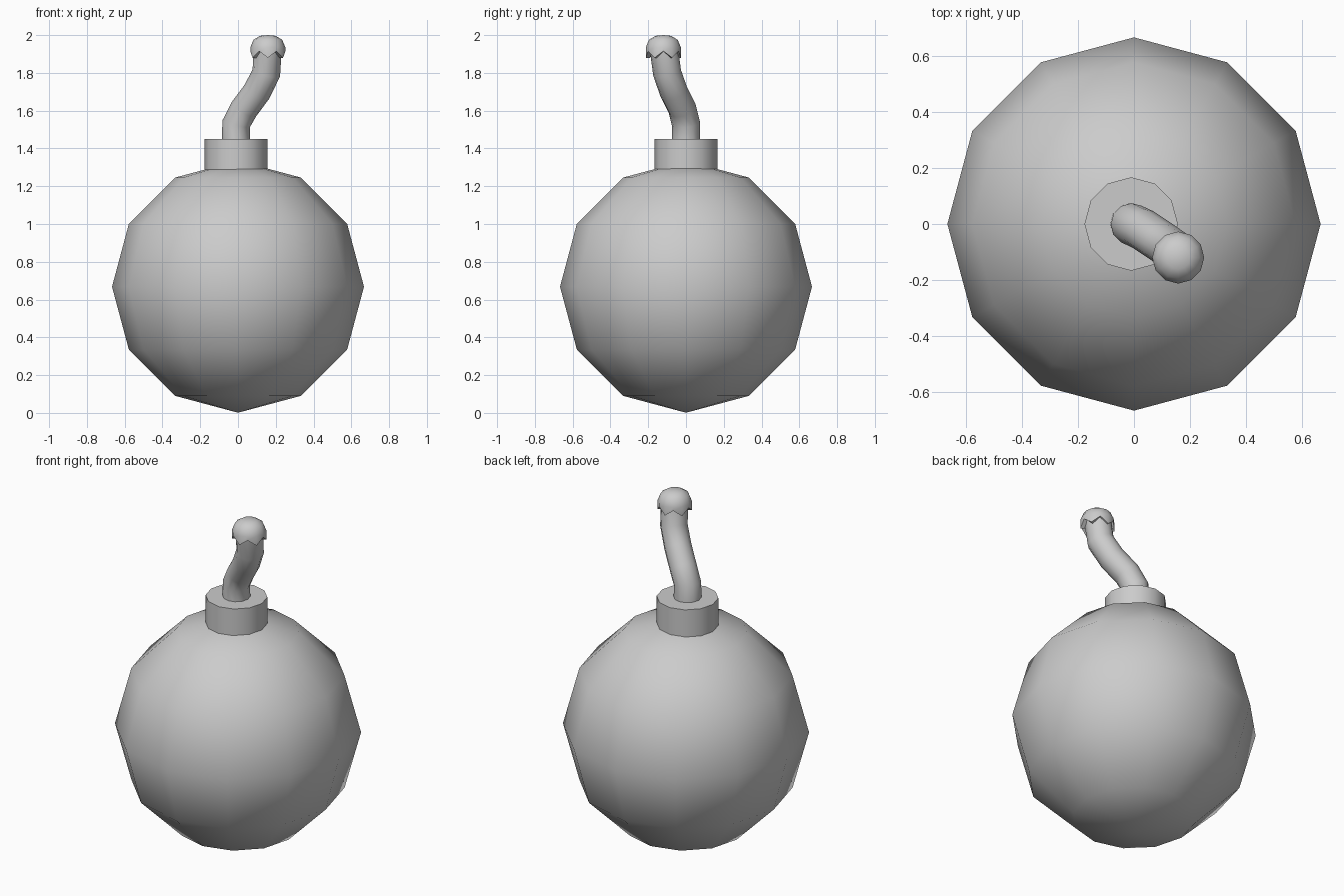
import bpy, bmesh
from math import sin, cos, pi, radians

if "Cube" in bpy.data.objects:
    bpy.data.objects.remove(bpy.data.objects["Cube"])


def finish(name, angle=45):
    ob = bpy.context.object
    ob.name = name
    bpy.ops.object.shade_smooth_by_angle(angle=radians(angle))
    return ob


# Round body
bpy.ops.mesh.primitive_uv_sphere_add(segments=12, ring_count=6, radius=0.667,
                                     location=(0, 0, 0.668))
finish("body", 60)

# Collar sunk into the top of the body
bpy.ops.mesh.primitive_cylinder_add(vertices=12, radius=0.167, depth=0.2,
                                    location=(-0.01, 0, 1.35))
finish("collar")

# Bent fuse, a round tube along a short path
path = [(-0.01, 0, 1.42), (-0.01, 0, 1.53), (0.033, -0.02, 1.61),
        (0.1, -0.065, 1.70), (0.15, -0.1, 1.80), (0.158, -0.12, 1.95)]
curve = bpy.data.curves.new("fuse", 'CURVE')
curve.dimensions = '3D'
curve.bevel_depth = 0.075
curve.bevel_resolution = 4
curve.use_fill_caps = True
spline = curve.splines.new('POLY')
spline.points.add(len(path) - 1)
for point, co in zip(spline.points, path):
    point.co = (*co, 1)
spline.use_smooth = True
fuse = bpy.data.objects.new("fuse", curve)
bpy.context.collection.objects.link(fuse)

# Fuse tip: domed cap with a zigzag rim, closed underneath against the fuse
SIDES = 12
# each ring: radius, height, zigzag depth
profile = [(0.07, 1.915, 0.035), (0.093, 1.915, 0.035), (0.093, 1.935, 0),
           (0.076, 1.975, 0), (0.042, 1.996, 0)]
bm = bmesh.new()
rings = []
for r, z, zig in profile:
    rings.append([bm.verts.new((r * cos(2 * pi * i / SIDES),
                                r * sin(2 * pi * i / SIDES),
                                z - zig * (i % 2))) for i in range(SIDES)])
for low, high in zip(rings, rings[1:]):
    for i in range(SIDES):
        j = (i + 1) % SIDES
        bm.faces.new((low[i], low[j], high[j], high[i]))
apex = bm.verts.new((0, 0, 2.0))
for i in range(SIDES):
    bm.faces.new((rings[-1][i], rings[-1][(i + 1) % SIDES], apex))
bmesh.ops.recalc_face_normals(bm, faces=bm.faces)
if apex.normal.z < 0 and sum(f.normal.z for f in apex.link_faces) < 0:
    bmesh.ops.reverse_faces(bm, faces=bm.faces)
mesh = bpy.data.meshes.new("fuse_tip")
bm.to_mesh(mesh)
bm.free()
tip = bpy.data.objects.new("fuse_tip", mesh)
tip.location = (0.158, -0.12, 0)
bpy.context.collection.objects.link(tip)
bpy.ops.object.select_all(action='DESELECT')
tip.select_set(True)
bpy.context.view_layer.objects.active = tip
finish("fuse_tip", 50)
